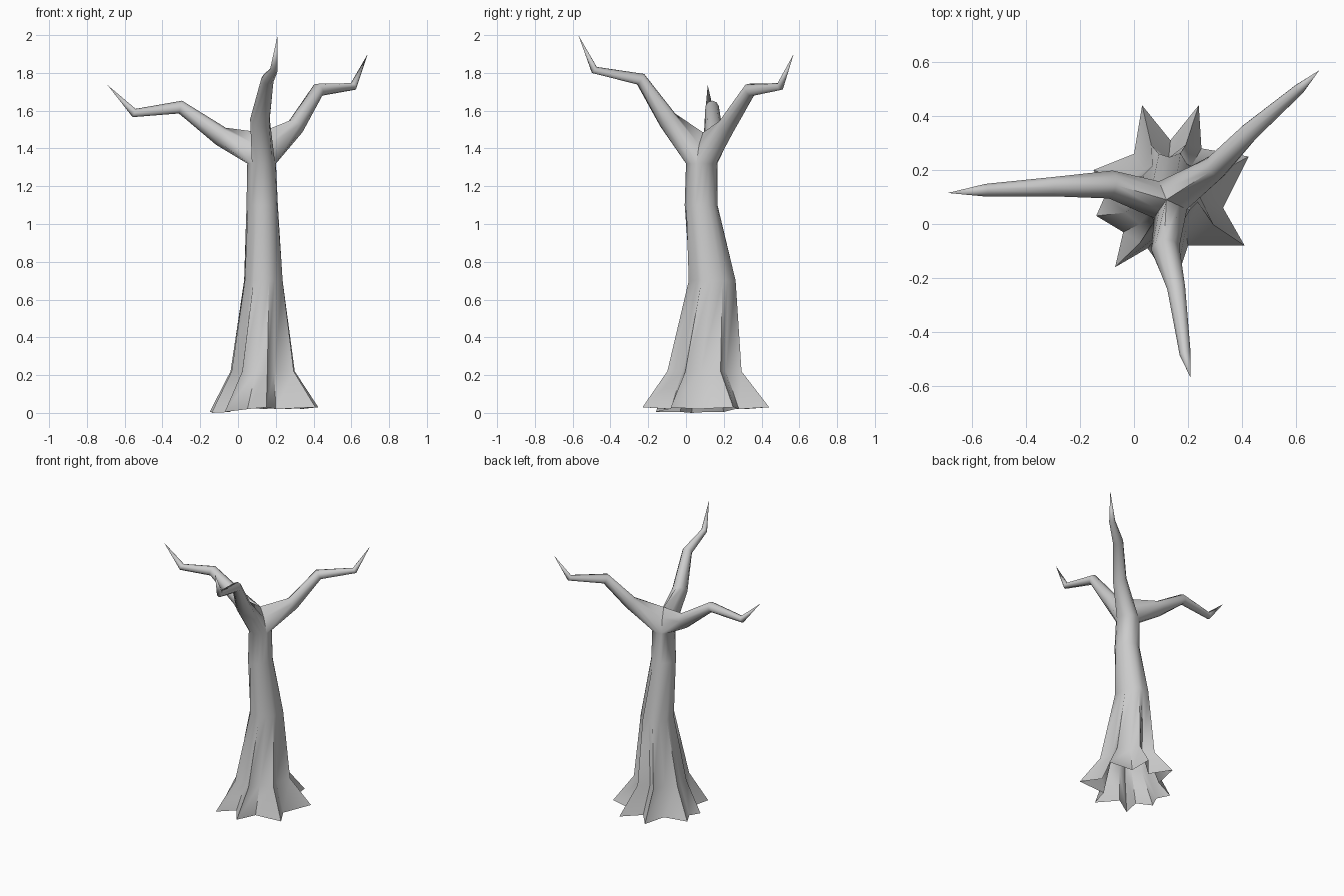
import bpy, bmesh
from math import sin, cos, pi, radians
from mathutils import Vector

if "Cube" in bpy.data.objects:
    bpy.data.objects.remove(bpy.data.objects["Cube"])

N = 16
# Root flare outline: alternating root tips and notches, counter-clockwise
ROOTS = [(.425, .25), (.25, .28), (.24, .44), (.135, .31), (.03, .44), (0, .26),
         (-.15, .20), (-.105, .11), (-.14, .03), (-.04, -.03), (-.07, -.16), (.05, -.09),
         (.15, -.23), (.2, -.08), (.41, -.08), (.33, .06)]
ROOT_MID = Vector((.135, .09))

# Trunk rings: z, centre x, centre y, radius x, radius y, share of root outline
TRUNK = [(.03, .135, .09, 0, 0, 1),
         (.22, .13, .09, .08, .09, .45),
         (.70, .135, .135, .075, .094, .15),
         (1.10, .128, .08, .083, .087, 0),
         (1.32, .125, .083, .076, .083, 0)]

# Branches: first and last trunk vertex, then path points with radius
BRANCHES = [
    (4, 9, [(-.09, .147, 1.463, .053), (-.305, .138, 1.618, .036),
            (-.55, .125, 1.587, .024), (-.69, .115, 1.735, 0)]),
    (9, 14, [(.117, -.097, 1.55, .053), (.157, -.24, 1.766, .034),
             (.19, -.485, 1.815, .021), (.21, -.57, 2.0, 0)]),
    (14, 20, [(.305, .213, 1.515, .047), (.425, .338, 1.71, .036),
              (.61, .498, 1.728, .021), (.687, .57, 1.90, 0)]),
]

bm = bmesh.new()


def bridge(a, b):
    n = len(a)
    for i in range(n):
        j = (i + 1) % n
        bm.faces.new((a[i], a[j], b[j], b[i]))


# Trunk with flared roots, open underneath
prev = None
for z, cx, cy, rx, ry, w in TRUNK:
    ring = []
    for i in range(N):
        t = radians(25 + 360 / N * i)
        off = (Vector(ROOTS[i]) - ROOT_MID) * w
        zz = z
        if w == 1:
            zz = .005 if 6 <= i <= 10 else (.03 if i % 2 == 0 else .02)
            if i == 8:
                zz = 0
        ring.append(bm.verts.new((cx + off.x + (1 - w) * rx * cos(t),
                                  cy + off.y + (1 - w) * ry * sin(t), zz)))
    if prev:
        bridge(prev, ring)
    prev = ring
top = prev

# Crotch: one centre vertex and three saddle vertices between the branches
crotch = bm.verts.new((.12, .09, 1.485))
saddle = {}
for k in (4, 9, 14):
    p = top[k].co.lerp(crotch.co, .42)
    p.z = 1.42
    saddle[k] = bm.verts.new(p)

# Crooked branches ending in points
for a, b, path in BRANCHES:
    loop = [crotch, saddle[a]] + [top[i % N] for i in range(a, b + 1)] + [saddle[4 if b == 20 else b]]
    n = len(loop)
    pts = [Vector((.12, .085, 1.38))] + [Vector(p[:3]) for p in path]
    for k in range(1, len(pts) - 1):
        d = ((pts[k] - pts[k - 1]).normalized() + (pts[k + 1] - pts[k]).normalized()).normalized()
        side = d.cross(Vector((0, 0, 1))).normalized()
        up = side.cross(d)
        r = path[k - 1][3]
        ring = [bm.verts.new(pts[k] + r * (cos(2 * pi * i / n) * up + sin(2 * pi * i / n) * side))
                for i in range(n)]
        bridge(loop, ring)
        loop = ring
    tip = bm.verts.new(pts[-1])
    for i in range(n):
        bm.faces.new((loop[i], loop[(i + 1) % n], tip))

# The right branch shares trunk vertex 4 with the left one
bmesh.ops.recalc_face_normals(bm, faces=bm.faces)
mesh = bpy.data.meshes.new("bare_tree")
bm.to_mesh(mesh)
bm.free()
tree = bpy.data.objects.new("bare_tree", mesh)
bpy.context.collection.objects.link(tree)
bpy.context.view_layer.objects.active = tree
tree.select_set(True)
bpy.ops.object.shade_smooth_by_angle(angle=radians(60))
